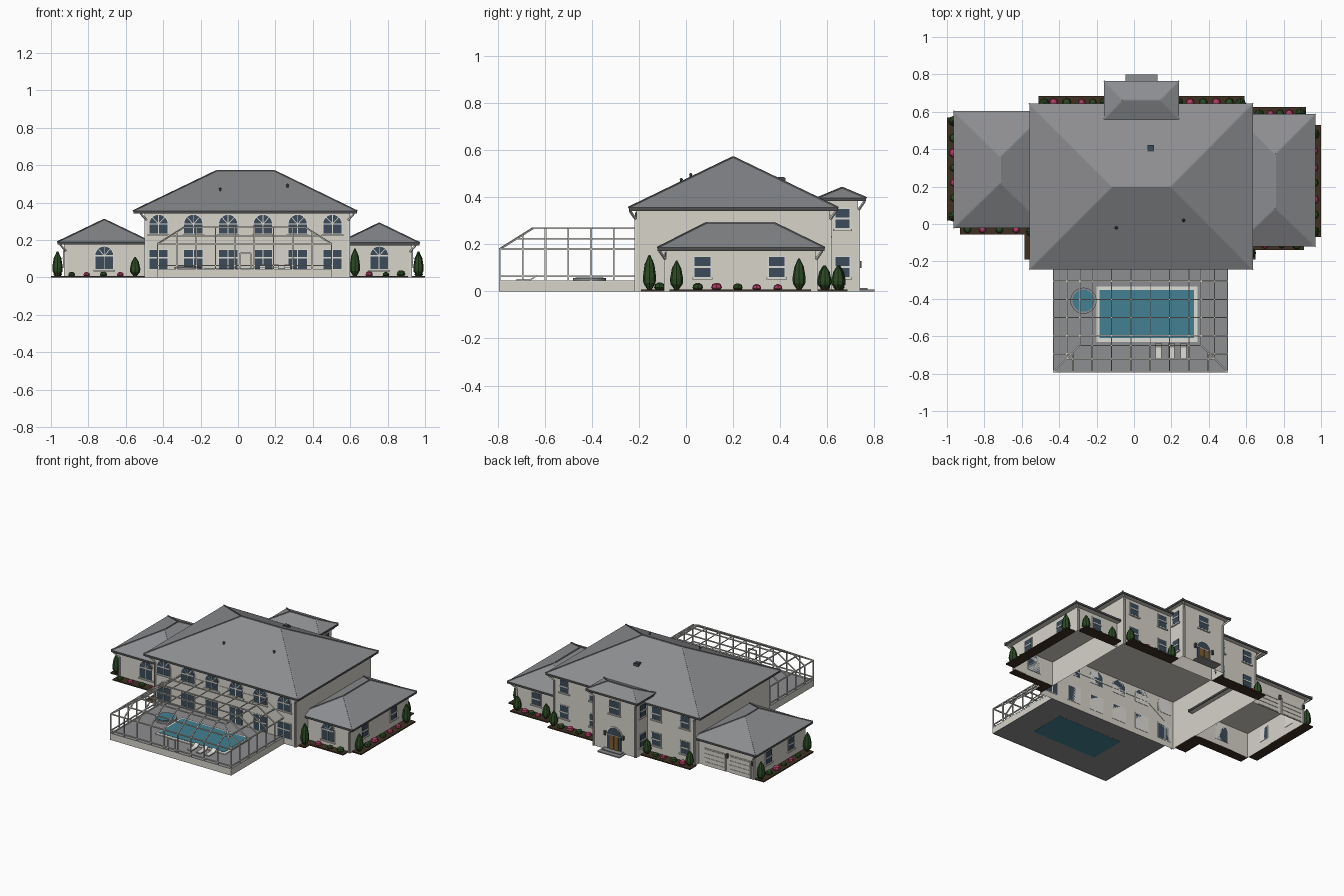
import bpy, bmesh, math, random
from mathutils import Vector, Matrix

if "Cube" in bpy.data.objects:
    bpy.data.objects.remove(bpy.data.objects["Cube"])

random.seed(4)

def srgb(r, g, b):
    return tuple((c / 255 / 12.92 if c < 10 else ((c / 255 + .055) / 1.055) ** 2.4) for c in (r, g, b)) + (1,)

COLORS = {"wall cream": (214, 211, 201), "roof grey": (141, 142, 145), "gutter grey": (78, 79, 80),
          "window blue": (60, 75, 90), "pool water": (66, 128, 146), "trim white": (222, 221, 214),
          "foliage green": (44, 74, 36), "flower pink": (176, 60, 100), "soil brown": (62, 48, 34),
          "door wood": (128, 92, 50)}
MATS = list(COLORS)
for n in MATS:
    bpy.data.materials.new(n).diffuse_color = srgb(*COLORS[n])
WALL, ROOF, GUTTER, GLASS, WATER, TRIM, GREEN, PINK, SOIL, WOOD = range(10)

class Part:
    """Collects shapes into one mesh object."""
    def __init__(self, name):
        self.name, self.bm, self.m = name, bmesh.new(), Matrix()

    def at(self, x, y, deg=0):          # local frame, -y is outward
        self.m = Matrix.Translation((x, y, 0)) @ Matrix.Rotation(math.radians(deg), 4, 'Z')
        return self

    def verts(self, pts):
        return [self.bm.verts.new(self.m @ Vector(p)) for p in pts]

    def face(self, vs, mat):
        self.bm.faces.new(vs).material_index = mat

    def loft(self, rings, mat, caps=(True, True)):
        rs = [self.verts(r) for r in rings]
        n = len(rs[0])
        for a, b in zip(rs, rs[1:]):
            for i in range(n):
                self.face((a[i], a[(i + 1) % n], b[(i + 1) % n], b[i]), mat)
        if caps[0]: self.face(rs[0][::-1], mat)
        if caps[1]: self.face(rs[-1], mat)

    def box(self, x0, x1, y0, y1, z0, z1, mat, caps=(True, True)):
        self.loft([[(x0, y0, z), (x1, y0, z), (x1, y1, z), (x0, y1, z)] for z in (z0, z1)], mat, caps)

    def plate(self, pts, y0, y1, mat):  # (x, z) outline pushed along y
        self.loft([[(x, y, z) for x, z in pts] for y in (y0, y1)], mat)

    def lathe(self, x, y, prof, mat, n=8):
        self.loft([[(x + r * math.cos(2 * math.pi * i / n), y + r * math.sin(2 * math.pi * i / n), z)
                    for i in range(n)] for r, z in prof], mat)

    def bar(self, p, q, r, mat):
        p, q = Vector(p), Vector(q)
        d = (q - p).normalized()
        u = d.cross(Vector((0, 0, 1)) if abs(d.z) < .9 else Vector((0, 1, 0))).normalized() * r
        v = d.cross(u)
        self.loft([[c + u + v, c - u + v, c - u - v, c + u - v] for c in (p, q)], mat)

    def done(self):
        bmesh.ops.recalc_face_normals(self.bm, faces=self.bm.faces)
        me = bpy.data.meshes.new(self.name)
        self.bm.to_mesh(me)
        for n in MATS:
            me.materials.append(bpy.data.materials[n])
        bpy.context.collection.objects.link(bpy.data.objects.new(self.name, me))

def block(name, x0, x1, y0, y1, h):     # open-bottomed walls
    p = Part(name)
    p.box(x0, x1, y0, y1, 0, h, WALL, (False, False))
    p.done()

def hip_roof(name, x0, x1, y0, y1, z, top, ra, rb, t=.014):
    p = Part(name)
    def rect(e, h):
        return [(x0 + e, y0 + e, h), (x1 - e, y0 + e, h), (x1 - e, y1 - e, h), (x0 + e, y1 - e, h)]
    p.loft([rect(.006, z), rect(0, z), rect(0, z + t)], GUTTER, (False, False))
    p.face(p.verts(rect(.006, z)), WALL)                    # soffit
    c, r = p.verts(rect(0, z + t)), p.verts([ra, rb])
    along_x = abs(ra[0] - rb[0]) > abs(ra[1] - rb[1])
    ends = (0, 1, 1, 0) if along_x else (0, 0, 1, 1)
    for i in range(4):
        a, b = ends[i], ends[(i + 1) % 4]
        f = [c[i], c[(i + 1) % 4], r[b]] + ([r[a]] if a != b else [])
        p.face(f, ROOF)
    for i, q in enumerate(rect(0, z + t)):                  # hip and ridge caps
        p.bar(q, (ra, rb)[ends[i]], .0035, ROOF)
    p.bar(ra, rb, .0035, ROOF)
    p.done()

# House masses
block("main_walls", -.50, .60, -.21, .61, .345)
block("left_wing_walls", -.93, -.50, .01, .57, .185)
block("right_wing_walls", .60, .93, -.085, .55, .185)
block("entry_tower_walls", -.13, .21, .61, .73, .39)
hip_roof("main_roof", -.56, .635, -.243, .645, .342, .57, (-.115, .20, .57), (.195, .20, .57))
hip_roof("left_wing_roof", -.965, -.465, -.022, .605, .176, .31, (-.715, .22, .31), (-.715, .36, .31))
hip_roof("right_wing_roof", .54, .97, -.12, .588, .172, .29, (.755, .085, .29), (.755, .375, .29))
hip_roof("entry_tower_roof", -.16, .24, .56, .765, .383, .44, (-.06, .663, .44), (.14, .663, .44))

# Windows
win = Part("windows")
def arch(w, z0, z1, rise):
    return [(-w, z0), (w, z0)] + [(w * math.cos(a), z1 - rise + rise * math.sin(a))
                                  for a in [math.pi * i / 10 for i in range(11)]]

def window(x, y, deg, w, z0, z1, arched=False, sill=True):
    win.at(x, y, deg)
    h, m = w / 2, .0025
    if arched:
        win.plate(arch(h + .005, z0, z1 + .004, h), -.003, .002, TRIM)
        win.plate(arch(h, z0, z1, h), -.005, .002, GLASS)
        s = z1 - h
        for dx in (-.6, 0, .6):
            win.bar((0, -.005, s), (dx * h * 1.1, -.005, s + h * (.98 if dx == 0 else .72)), .002, TRIM)
        win.box(-m, m, -.008, 0, z0, s, TRIM)
    else:
        s = (z0 + z1) / 2
        win.box(-h - .005, h + .005, -.003, .002, z0 - .004, z1 + .005, TRIM)
        win.box(-h, h, -.005, .002, z0, z1, GLASS)
        if w > .08:
            win.box(-m, m, -.008, 0, z0, z1, TRIM)
            s = z0 + (z1 - z0) * .58
    win.box(-h, h, -.008, 0, s - .004, s + .004, TRIM)
    if sill:
        win.box(-h - .01, h + .01, -.009, 0, z0 - .012, z0 - .004, TRIM)

for i in range(6):                                          # pool side
    x = -.425 + .186 * i
    window(x, -.21, 0, .098, .235, .335, True)
    window(x, -.21, 0, .098, .045, .148, False, False)
window(-.715, .01, 0, .095, .045, .165, True)
window(.755, -.085, 0, .095, .045, .165, True)
for y in (.07, .385):
    window(.93, y, 90, .066, .062, .145)
for y in (.17, .42):
    window(-.93, y, -90, .066, .062, .145)
for x in (.51, .28, -.2, -.42):                             # street side
    window(x, .61, 180, .066, .062, .145)
    window(x, .61, 180, .066, .24, .322)
window(.77, .55, 180, .066, .062, .145)
for x, d in ((.21, 90), (-.13, -90)):
    window(x, .665, d, .06, .062, .145)
    window(x, .665, d, .06, .268, .35)
window(.04, .73, 180, .08, .262, .35)
win.done()

# Front entry, steps and lanterns
e = Part("entry_door").at(.04, .73, 180)
e.plate(arch(.062, .012, .172, .06), -.004, .002, TRIM)
e.plate(arch(.054, .012, .164, .053), -.006, .002, GLASS)
for s in (-1, 1):
    e.box(min(s * .002, s * .034), max(s * .002, s * .034), -.009, 0, .012, .11, WOOD)
e.box(-.054, .054, -.009, 0, .11, .114, TRIM)
e.done()
st = Part("entry_steps")
st.box(-.045, .125, .73, .80, 0, .008, ROOF)
st.box(-.03, .11, .73, .77, .008, .014, ROOF)
st.done()
g = Part("garage_doors").at(0, .57, 180)
for x in (.625, .82):
    g.box(x - .085, x + .085, -.004, .002, 0, .122, TRIM)
    for k in range(4):
        g.box(x - .08, x + .08, -.007, 0, .003 + k * .029, .028 + k * .029, WALL)
g.done()
l = Part("lanterns")
for x, y in ((.722, .57), (.916, .57), (-.11, .73), (.03, .73)):
    l.at(0, y, 180).box(x - .007, x + .007, -.014, 0, .10, .128, GUTTER)
l.done()

# Downspouts with elbow under each eave corner
d = Part("downspouts")
for x, y, sx, sy, h in ((-.50, -.21, -1, -1, .342), (.60, -.21, 1, -1, .342), (-.50, .61, -1, 1, .342),
                        (.60, .61, 1, 1, .342), (-.93, .01, -1, -1, .176), (-.93, .57, -1, 1, .176),
                        (.93, -.085, 1, -1, .172), (.93, .55, 1, 1, .172), (-.13, .73, -1, 1, .383),
                        (.21, .73, 1, 1, .383)):
    d.bar((x - sx * .01, y + sy * .004, 0), (x - sx * .01, y + sy * .004, h - .035), .004, TRIM)
    d.bar((x - sx * .01, y + sy * .004, h - .035), (x + sx * .02, y + sy * .028, h), .004, TRIM)
d.done()

# Roof vents and chimney box
v = Part("roof_vents")
for x, y, z in ((-.095, -.02, .457), (.265, .02, .478)):
    v.lathe(x, y, [(.005, z - .01), (.005, z + .015), (.009, z + .015), (.003, z + .024)], GUTTER)
v.box(.072, .108, .388, .422, .45, .482, GUTTER)
v.box(.075, .105, .391, .419, .48, .485, GLASS)
v.done()

# Pool deck, pool, spa and loungers
X0, X1, Y0, Y1 = -.43, .50, -.79, -.21
k = Part("pool_deck")
k.box(X0, X1, Y0, Y1, .001, .04, ROOF)
k.box(X0 - .003, X1 + .003, Y0 - .003, Y1, .0, .04, WALL, (False, False))
k.done()
k = Part("pool")
k.box(-.20, .34, -.63, -.335, .03, .045, TRIM)
k.box(-.185, .32, -.61, -.352, 0, .047, WATER)
k.lathe(-.27, -.41, [(.07, .03), (.07, .056)], ROOF, 24)
k.lathe(-.27, -.41, [(.059, .03), (.059, .058)], WATER, 24)
k.done()
k = Part("loungers")
for x in (.13, .20, .265):
    k.box(x - .016, x + .016, -.72, -.66, .046, .053, TRIM)
    k.loft([[(x - .016, y, z), (x + .016, y, z), (x + .016, y, z + .007), (x - .016, y, z + .007)]
            for y, z in ((-.66, .046), (-.635, .062))], TRIM)
k.done()

# Screen enclosure
c = Part("pool_cage")
R, S, ZT, ZE = .0035, .14, .268, .18
for i in range(7):
    y = Y1 - (Y1 - Y0) * i / 6
    s = min(S, y - Y0)
    for x, dx in ((X0, 1), (X1, -1)):
        c.bar((x, y, .04), (x, y, ZE), R, TRIM)
        if s > .01:
            c.bar((x, y, ZE), (x + dx * s, y, ZE + (ZT - ZE) * s / S), R, TRIM)
    if s == S:
        c.bar((X0 + S, y, ZT), (X1 - S, y, ZT), R, TRIM)
for i in range(1, 9):
    x = X0 + (X1 - X0) * i / 9
    s = min(S, x - X0, X1 - x)
    c.bar((x, Y0, .04), (x, Y0, ZE), R, TRIM)
    c.bar((x, Y0, ZE), (x, Y0 + s, ZE + (ZT - ZE) * s / S), R, TRIM)
    if s == S:
        c.bar((x, Y0 + S, ZT), (x, Y1, ZT), R * .7, TRIM)
for z, o in ((.043, 0), (.064, 0), (ZE, 0), ((ZE + ZT) / 2, S / 2), (ZT, S)):
    for p, q in (((X0 + o, Y1), (X0 + o, Y0 + o)), ((X1 - o, Y1), (X1 - o, Y0 + o)),
                 ((X0 + o, Y0 + o), (X1 - o, Y0 + o))):
        c.bar((*p, z), (*q, z), R, TRIM)
for x, o in ((X0, S), (X1, -S)):
    c.bar((x, Y0, ZE), (x + o, Y0 + S, ZT), R, TRIM)
for p, q in (((.01, .04), (.01, .13)), ((.07, .04), (.07, .13)), ((.01, .13), (.07, .13))):
    c.bar((p[0], Y0, p[1]), (q[0], Y0, q[1]), R, TRIM)
c.done()

# Planting beds: x0, x1, y0, y1
b = Part("planting_beds")
for r in ((-1, -.93, .02, .57), (-.93, -.585, -.055, .01), (-.585, -.50, -.19, .01), (.93, 1, -.07, .53),
          (.64, .91, -.14, -.085), (.60, .65, -.19, -.085), (.63, .92, .55, .625),
          (-.51, -.13, .61, .685), (.21, .59, .61, .685)):
    b.box(*r, 0, .008, SOIL)
b.done()
t = Part("tall_shrubs")
for x, y, h in ((-.965, .04, .14), (-.55, -.04, .11), (.625, -.155, .155), (.965, -.04, .13), (.965, .48, .14),
                (-.965, .55, .13), (.67, .585, .11), (.89, .59, .11), (.57, .645, .11), (.235, .65, .11),
                (-.155, .65, .11), (-.48, .645, .11)):
    t.lathe(x, y, [(.006, 0), (.012, .012), (.026, .15 * h + .012), (.028, .4 * h), (.02, .75 * h), (.003, h)], GREEN)
t.done()
f = Part("low_shrubs")
low = [(x, -.03) for x in (-.89, -.81, -.72, -.63)] + [(x, -.112) for x in (.79, .70, .87)]
low += [(.965, y) for y in (.13, .05, .39, .22, .30)] + [(-.965, y) for y in (.14, .22, .30, .38, .46)]
low += [(x, .65) for x in (-.43, -.36, -.28, -.22, .30, .37, .44, .51)] + [(.73, .59), (.78, .59), (.83, .59)]
for i, (x, y) in enumerate(low):
    s = random.uniform(.9, 1.25)
    f.lathe(x, y, [(a * s, z * s) for a, z in ((.012, .004), (.02, .013), (.016, .025), (.005, .031))],
            PINK if i % 2 else GREEN, 7)
f.done()

for m in bpy.data.materials:
    if m.users and not m.is_grease_pencil:
        m.use_nodes = True
        m.node_tree.nodes["Principled BSDF"].inputs["Base Color"].default_value = m.diffuse_color
